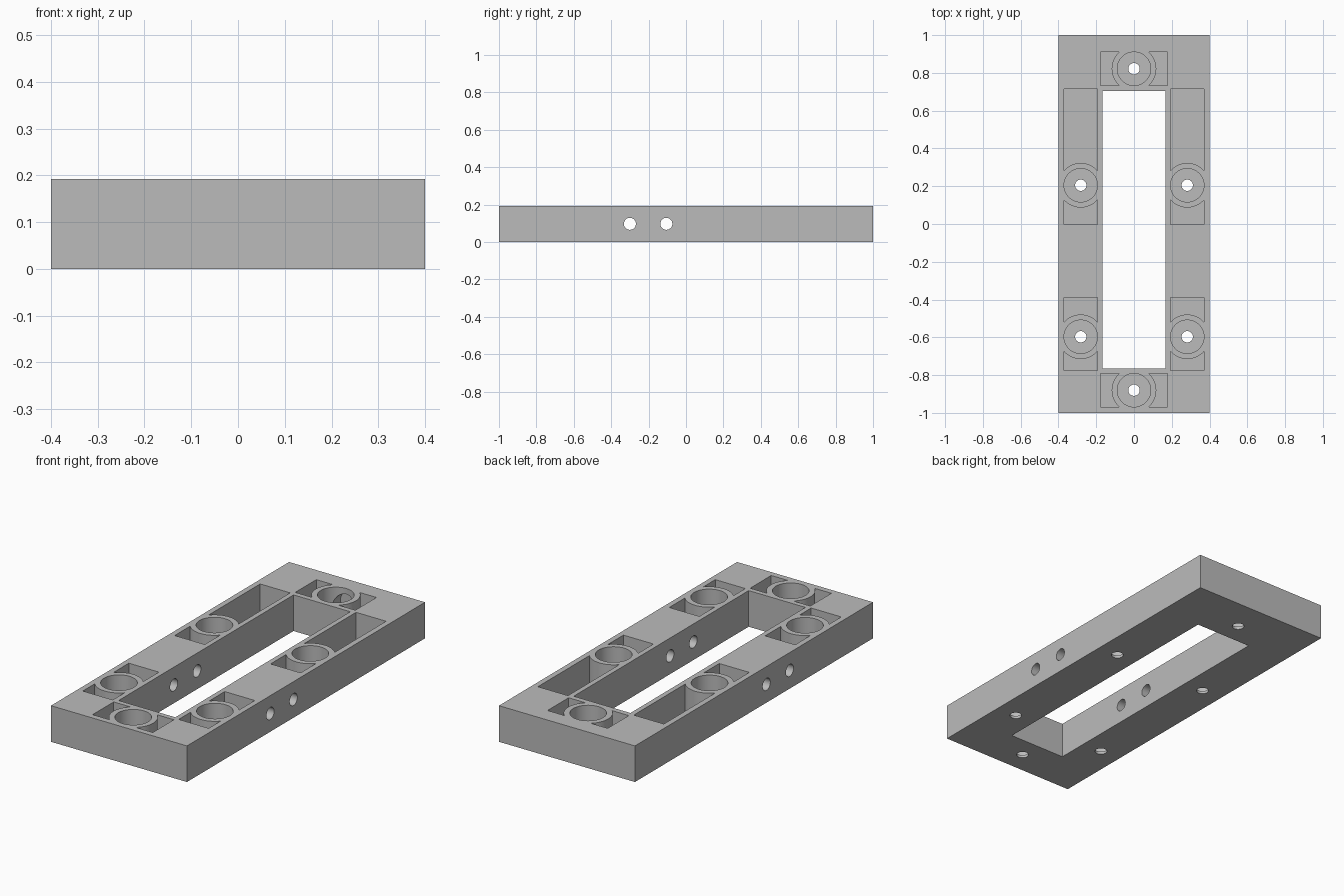
import bpy, bmesh, math
from mathutils import Matrix, Vector

cube = bpy.data.objects.get("Cube")
if cube:
    bpy.data.objects.remove(cube, do_unlink=True)

HEIGHT = 0.192
FLOOR = 0.015
OVER = 0.05            # how far cutters stick out of the block
HALF = 0.0885          # half width of a pocket, also the well radius
RING = 0.118           # outer radius of the wall round a well
HOLE = 0.03


def add_box(bm, x0, x1, y0, y1, z0, z1):
    size = Vector((x1 - x0, y1 - y0, z1 - z0))
    centre = Vector((x0 + x1, y0 + y1, z0 + z1)) / 2
    bmesh.ops.create_cube(bm, size=1, matrix=Matrix.Translation(centre) @ Matrix.Diagonal(size.to_4d()))


def add_cylinder(bm, centre, radius, length, axis="Z"):
    turn = {"X": Matrix.Rotation(math.pi / 2, 4, "Y"),
            "Y": Matrix.Rotation(math.pi / 2, 4, "X"),
            "Z": Matrix.Identity(4)}[axis]
    bmesh.ops.create_cone(bm, cap_ends=True, segments=64, radius1=radius, radius2=radius,
                          depth=length, matrix=Matrix.Translation(centre) @ turn)


def add_pocket(bm, x, y, angle, reach):
    """Rectangle running out from a well, with its inner end curved round the ring."""
    sweep = math.asin(HALF / RING)
    arc = [sweep - 2 * sweep * i / 16 for i in range(17)]
    profile = [(RING * math.cos(a), RING * math.sin(a)) for a in arc]
    profile += [(reach, -HALF), (reach, HALF)]
    place = Matrix.Translation((x, y, FLOOR)) @ Matrix.Rotation(angle, 4, "Z")
    base = bm.faces.new([bm.verts.new(place @ Vector((u, v, 0))) for u, v in profile])
    top = bmesh.ops.extrude_face_region(bm, geom=[base])["geom"]
    bmesh.ops.translate(bm, vec=(0, 0, HEIGHT), verts=[v for v in top if isinstance(v, bmesh.types.BMVert)])


def make_object(name, bm):
    bmesh.ops.recalc_face_normals(bm, faces=bm.faces)
    mesh = bpy.data.meshes.new(name)
    bm.to_mesh(mesh)
    bm.free()
    obj = bpy.data.objects.new(name, mesh)
    bpy.context.collection.objects.link(obj)
    return obj


# Solid block
bm = bmesh.new()
add_box(bm, -0.4, 0.4, -1, 1, 0, HEIGHT)
block = make_object("mounting_block", bm)

grey = bpy.data.materials.new("plain_grey")
grey.use_nodes = True
colour = (0.5, 0.5, 0.5, 1)
grey.diffuse_color = colour
grey.node_tree.nodes["Principled BSDF"].inputs["Base Color"].default_value = colour
block.data.materials.append(grey)

# Wells: x, y, direction of first pocket, reach of first and second pocket
ALONG = math.pi / 2
wells = [(0, 0.822, 0, 0.177, 0.177), (0, -0.88, 0, 0.177, 0.177)]
for side in (-1, 1):
    wells += [(side * 0.282, 0.205, ALONG, 0.51, 0.208),
              (side * 0.282, -0.597, ALONG, 0.209, 0.178)]

pockets, bores, holes, cavity = (bmesh.new() for _ in range(4))

# Central opening and side pockets
add_box(pockets, -0.167, 0.167, -0.765, 0.705, -OVER, HEIGHT + OVER)
for x, y, angle, first, second in wells:
    add_pocket(pockets, x, y, angle, first)
    add_pocket(pockets, x, y, angle + math.pi, second)
    # Round well and its screw hole
    add_cylinder(bores, (x, y, FLOOR + HEIGHT / 2), HALF, HEIGHT)
    add_cylinder(holes, (x, y, 0), HOLE, 0.1)

# Cross holes through both rails
for y in (-0.105, -0.3):
    add_cylinder(holes, (0, y, 0.097), 0.032, 1, "X")

# Blind recess in the wall of the rear well
add_cylinder(cavity, (0, 0.88, 0.1), 0.062, 0.14, "Y")

for name, bm in (("pocket_cutter", pockets), ("well_cutter", bores),
                 ("hole_cutter", holes), ("recess_cutter", cavity)):
    cutter = make_object(name, bm)
    cutter.hide_render = True
    bpy.context.view_layer.objects.active = block
    cut = block.modifiers.new(name, "BOOLEAN")
    cut.operation = "DIFFERENCE"
    cut.solver = "EXACT"
    cut.object = cutter
    bpy.ops.object.modifier_apply(modifier=cut.name)
    bpy.data.objects.remove(cutter, do_unlink=True)

# Smooth curved walls, sharp edges
bpy.ops.object.select_all(action="DESELECT")
block.select_set(True)
bpy.context.view_layer.objects.active = block
bpy.ops.object.shade_smooth_by_angle(angle=math.radians(30))
